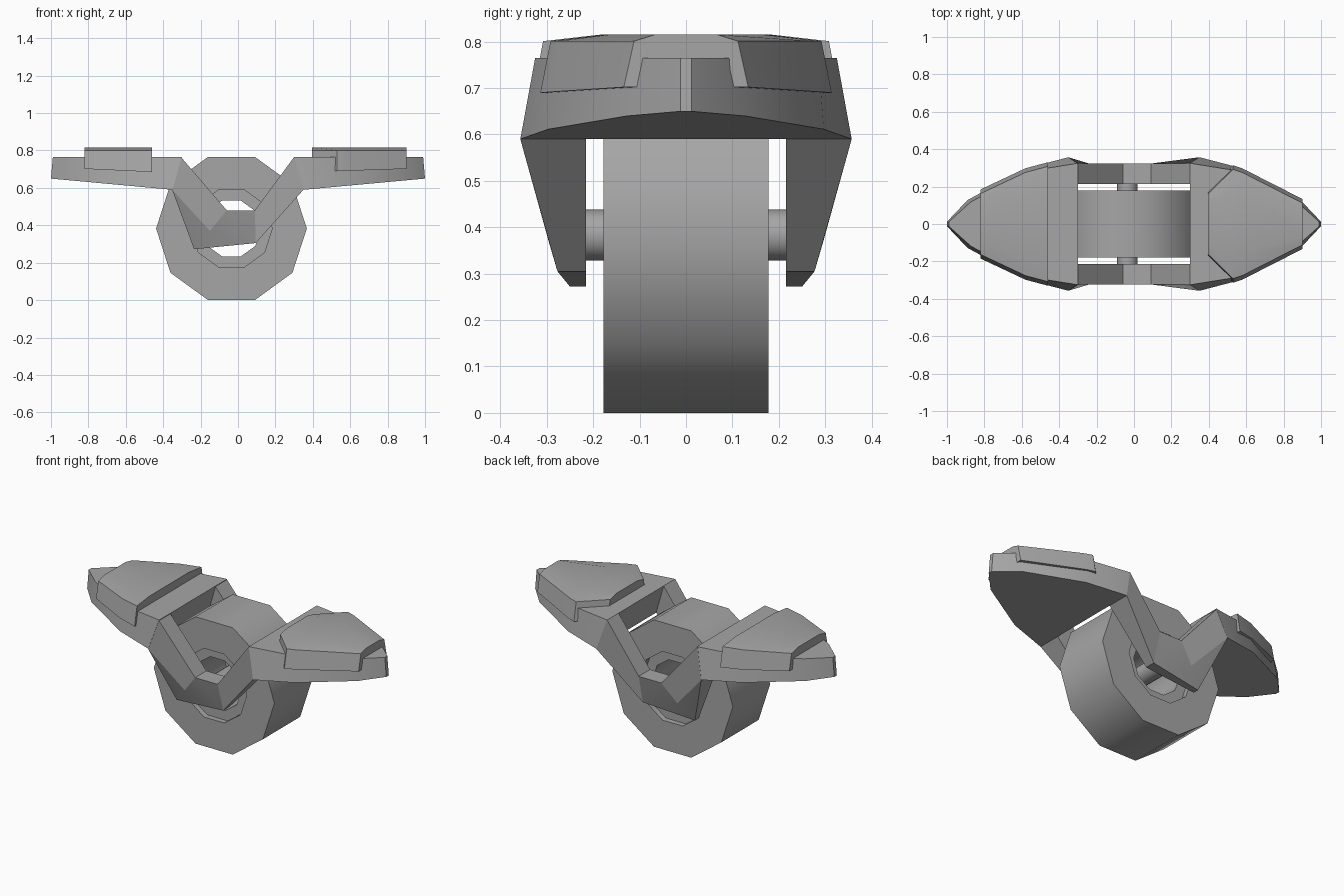
import bpy, bmesh, math

if "Cube" in bpy.data.objects:
    bpy.data.objects.remove(bpy.data.objects["Cube"], do_unlink=True)

grey = bpy.data.materials.new("plain_grey")
grey.use_nodes = True
grey.diffuse_color = (0.38, 0.38, 0.38, 1)
grey.node_tree.nodes["Principled BSDF"].inputs["Base Color"].default_value = grey.diffuse_color


def make(name, verts, faces, angle):
    """Build a closed mesh object from points and faces."""
    bm = bmesh.new()
    vs = [bm.verts.new(v) for v in verts]
    for f in faces:
        bm.faces.new([vs[i] for i in f])
    bmesh.ops.recalc_face_normals(bm, faces=bm.faces)
    mesh = bpy.data.meshes.new(name)
    bm.to_mesh(mesh)
    bm.free()
    mesh.materials.append(grey)
    ob = bpy.data.objects.new(name, mesh)
    bpy.context.collection.objects.link(ob)
    bpy.ops.object.select_all(action='DESELECT')
    ob.select_set(True)
    bpy.context.view_layer.objects.active = ob
    bpy.ops.object.shade_smooth_by_angle(angle=math.radians(angle))
    return ob


def loft(name, rings, angle, loop=False):
    """Skin equal-length rings; cap the ends unless looped."""
    n, m = len(rings[0]), len(rings)
    faces = []
    for i in range(m if loop else m - 1):
        a, b = i * n, (i + 1) % m * n
        faces += [(a + j, a + (j + 1) % n, b + (j + 1) % n, b + j) for j in range(n)]
    if not loop:
        faces += [range(n), range((m - 1) * n, m * n)]
    return make(name, [p for r in rings for p in r], faces, angle)


# Wheel and axle turned about the y axis
HUB_X, HUB_Z = -0.035, 0.383


def turned(name, profile, sides, angle, loop):
    rings = []
    for r, y in profile:
        turn = [2 * math.pi * k / sides for k in range(sides)]
        rings.append([(HUB_X + r * math.cos(t), y, HUB_Z + r * math.sin(t)) for t in turn])
    return loft(name, rings, angle, loop)


half = [(0.158, 0.145), (0.218, 0.145), (0.218, 0.178), (0.403, 0.178)]
turned("wheel", half + [(r, -y) for r, y in reversed(half)], 10, 40, True)
turned("axle", [(0.055, -0.23), (0.055, 0.23)], 16, 40, False)

# Pointed foot decks: upper and lower outline of one half
top_edge = [(0.30, 0.325), (0.55, 0.285), (0.87, 0.12), (0.99, 0.012)]
low_edge = [(0.35, 0.357), (0.58, 0.297), (0.89, 0.128), (1.0, 0.012)]


def deck(name, side):
    def outline(pts, height):
        both = pts + [(x, -y) for x, y in reversed(pts)]
        return [(side * x, y, height(x)) for x, y in both]
    return loft(name, [outline(top_edge, lambda x: 0.765),
                       outline(low_edge, lambda x: 0.59 + 0.092 * (x - 0.35))], 30)


deck("left_deck", 1)
deck("right_deck", -1)


# Raised foot pads lapping over the deck edges
def pad(name, side, stations):
    x0, x1 = stations[0][0], stations[-1][0]
    rings = []
    for x, w in stations:
        low = 0.685 + 0.017 * (x - x0) / (x1 - x0)
        section = [(w + 0.022, low), (w, 0.801), (0.6 * w, 0.815)]
        section += [(-y, z) for y, z in reversed(section)]
        rings.append([(side * x, y, z) for y, z in section])
    return loft(name, rings, 25)


pad("left_pad", 1, [(0.395, 0.16), (0.53, 0.292), (0.58, 0.275), (0.90, 0.112)])
pad("right_pad", -1, [(0.46, 0.308), (0.58, 0.276), (0.82, 0.163)])

# Axle brackets: x, z and outer y of each corner, last one is the inner crease
corners = [(-0.305, 0.765, 0.325), (-0.06, 0.48, 0.323), (0.09, 0.48, 0.323),
           (0.30, 0.765, 0.325), (0.35, 0.59, 0.357), (0.095, 0.305, 0.277),
           (-0.235, 0.272, 0.25), (-0.352, 0.59, 0.357), (-0.15, 0.37, 0.296)]
plates = [(0, 1, 8, 7), (1, 2, 5, 8), (2, 3, 4, 5), (7, 8, 5, 6)]
rim = [(i, (i + 1) % 8, (i + 1) % 8 + 9, i + 9) for i in range(8) if i not in (3, 7)]
ends = [(3, 4, 13, 12), (7, 0, 9, 16)]
inner = [tuple(i + 9 for i in f) for f in plates]
for name, s in (("front_bracket", -1), ("back_bracket", 1)):
    pts = [(x, s * y, z) for x, z, y in corners] + [(x, s * 0.215, z) for x, z, y in corners]
    make(name, pts, plates + inner + rim + ends, 12)
